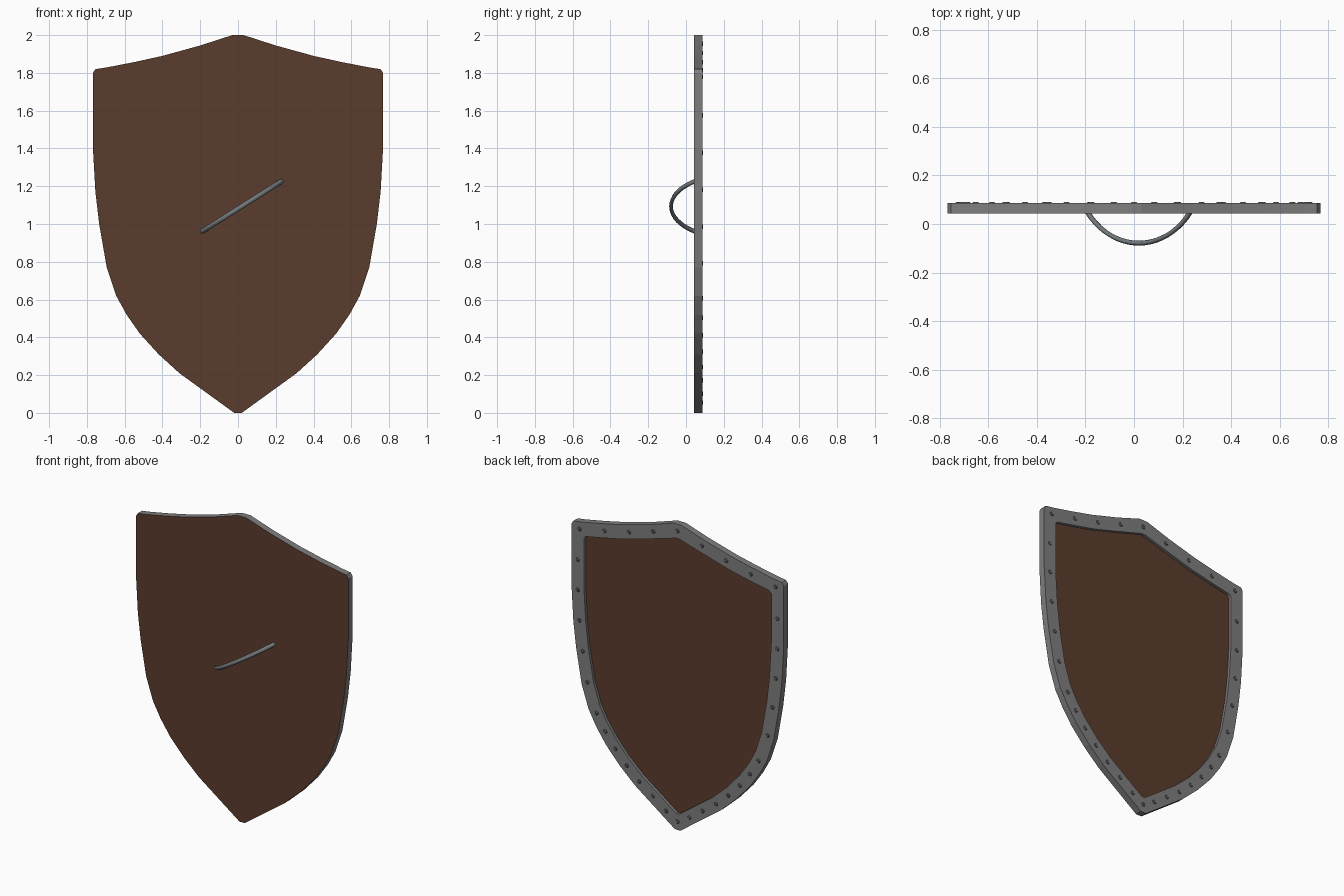
import bpy, bmesh, math
from mathutils import Vector, Matrix

if "Cube" in bpy.data.objects:
    bpy.data.objects.remove(bpy.data.objects["Cube"])

FRONT, PANEL, BACK = 0.043, 0.068, 0.087


def material(name, rgb):
    m = bpy.data.materials.new(name)
    m.diffuse_color = (*rgb, 1)
    m.use_nodes = True
    m.node_tree.nodes["Principled BSDF"].inputs["Base Color"].default_value = m.diffuse_color
    return m


WOOD = material("brown_wood", (0.105, 0.045, 0.027))
STEEL = material("grey_steel", (0.21, 0.21, 0.21))
GRIP = material("handle_steel", (0.17, 0.19, 0.205))
RIVET = material("dark_rivet", (0.13, 0.13, 0.13))


def finish(name, bm, mat, recalc=True):
    if recalc:
        bmesh.ops.recalc_face_normals(bm, faces=bm.faces[:])
    me = bpy.data.meshes.new(name)
    bm.to_mesh(me)
    bm.free()
    me.materials.append(mat)
    ob = bpy.data.objects.new(name, me)
    bpy.context.collection.objects.link(ob)
    return ob


# Right half of the shield: outer x, z and inner rim x, z
HALF = [
    (0.03, 2.0, 0.015, 1.905), (0.2, 1.945, 0.175, 1.858),
    (0.4, 1.89, 0.38, 1.80), (0.55, 1.857, 0.53, 1.768),
    (0.70, 1.828, 0.66, 1.743), (0.755, 1.82, 0.67, 1.738),
    (0.768, 1.80, 0.678, 1.725), (0.768, 1.4, 0.678, 1.4),
    (0.755, 1.17, 0.665, 1.18), (0.735, 1.0, 0.646, 1.015),
    (0.695, 0.77, 0.608, 0.80), (0.645, 0.62, 0.563, 0.663),
    (0.59, 0.52, 0.513, 0.57), (0.52, 0.42, 0.45, 0.48),
    (0.42, 0.31, 0.357, 0.375), (0.31, 0.21, 0.252, 0.28),
    (0.02, 0.0, 0.01, 0.105),
]
FULL = HALF + [(-a, b, -c, d) for a, b, c, d in reversed(HALF)]
outer = [(p[0], p[1]) for p in FULL]
inner = [(p[2], p[3]) for p in FULL]


def ring(bm, pts, y):
    return [bm.verts.new((x, y, z)) for x, z in pts]


# Wooden board: full front face and the recessed panel on the back
bm = bmesh.new()
bm.faces.new(ring(bm, outer, FRONT)[::-1])
bm.faces.new(ring(bm, inner, PANEL))
finish("wooden_board", bm, WOOD, recalc=False)

# Steel rim: outer side, back band and inner step
bm = bmesh.new()
rings = [ring(bm, outer, FRONT), ring(bm, outer, BACK),
         ring(bm, inner, BACK), ring(bm, inner, PANEL)]
n = len(FULL)
for a, b in zip(rings, rings[1:]):
    for i in range(n):
        j = (i + 1) % n
        bm.faces.new((a[i], b[i], b[j], a[j]))
# Turn the strip so that its back band faces backwards
bm.faces.ensure_lookup_table()
bm.normal_update()
if bm.faces[n].normal.y < 0:
    bmesh.ops.reverse_faces(bm, faces=bm.faces[:])
finish("steel_rim", bm, STEEL, recalc=False)

# Rivets spaced along the middle of the rim, mirrored left and right
mid = [Vector((0, 0, 1.955))]
mid += [Vector(((a + c) / 2, 0, (b + d) / 2)) for a, b, c, d in HALF]
mid += [Vector((0, 0, 0.055))]


def along(dist):
    for p, q in zip(mid, mid[1:]):
        step = (q - p).length
        if dist <= step:
            return p.lerp(q, dist / step)
        dist -= step
    return mid[-1]


stops = [0.183 * i for i in range(1, 5)]
stops += [0.745 + 0.197 * i for i in range(1, 7)]
stops += [1.927 + 0.12 * i for i in range(1, 7)]
spots = [mid[0], mid[-1]]
for s in stops:
    p = along(s)
    spots += [p, Vector((-p.x, 0, p.z))]
bm = bmesh.new()
for p in spots:
    place = Matrix.Translation((p.x, BACK + 0.001, p.z)) @ Matrix.Rotation(-math.pi / 2, 4, 'X')
    bmesh.ops.create_cone(bm, cap_ends=True, segments=8, radius1=0.016,
                          radius2=0.009, depth=0.006, matrix=place)
finish("rivets", bm, RIVET)

# Handle: a slanted arc of round bar on the front
start, end = Vector((-0.188, 0, 0.962)), Vector((0.228, 0, 1.225))
axis = (end - start).normalized()
half = (end - start).length / 2
sag = 0.122
R = (half * half + sag * sag) / (2 * sag)
centre = (start + end) / 2 + Vector((0, FRONT - sag + R, 0))
side = axis.cross(Vector((0, 1, 0)))
limit = math.asin(half / R) + 0.03
bm = bmesh.new()
prev = None
for i in range(21):
    t = -limit + 2 * limit * i / 20
    radial = axis * math.sin(t) + Vector((0, -math.cos(t), 0))
    loop = []
    for k in range(8):
        a = math.tau * k / 8
        loop.append(bm.verts.new(centre + radial * (R + 0.010 * math.cos(a))
                                 + side * 0.013 * math.sin(a)))
    if prev:
        for k in range(8):
            bm.faces.new((prev[k], prev[k - 1], loop[k - 1], loop[k]))
    else:
        bm.faces.new(loop)
    prev = loop
bm.faces.new(prev)
handle = finish("handle", bm, GRIP)
for f in handle.data.polygons:
    f.use_smooth = len(f.vertices) == 4
